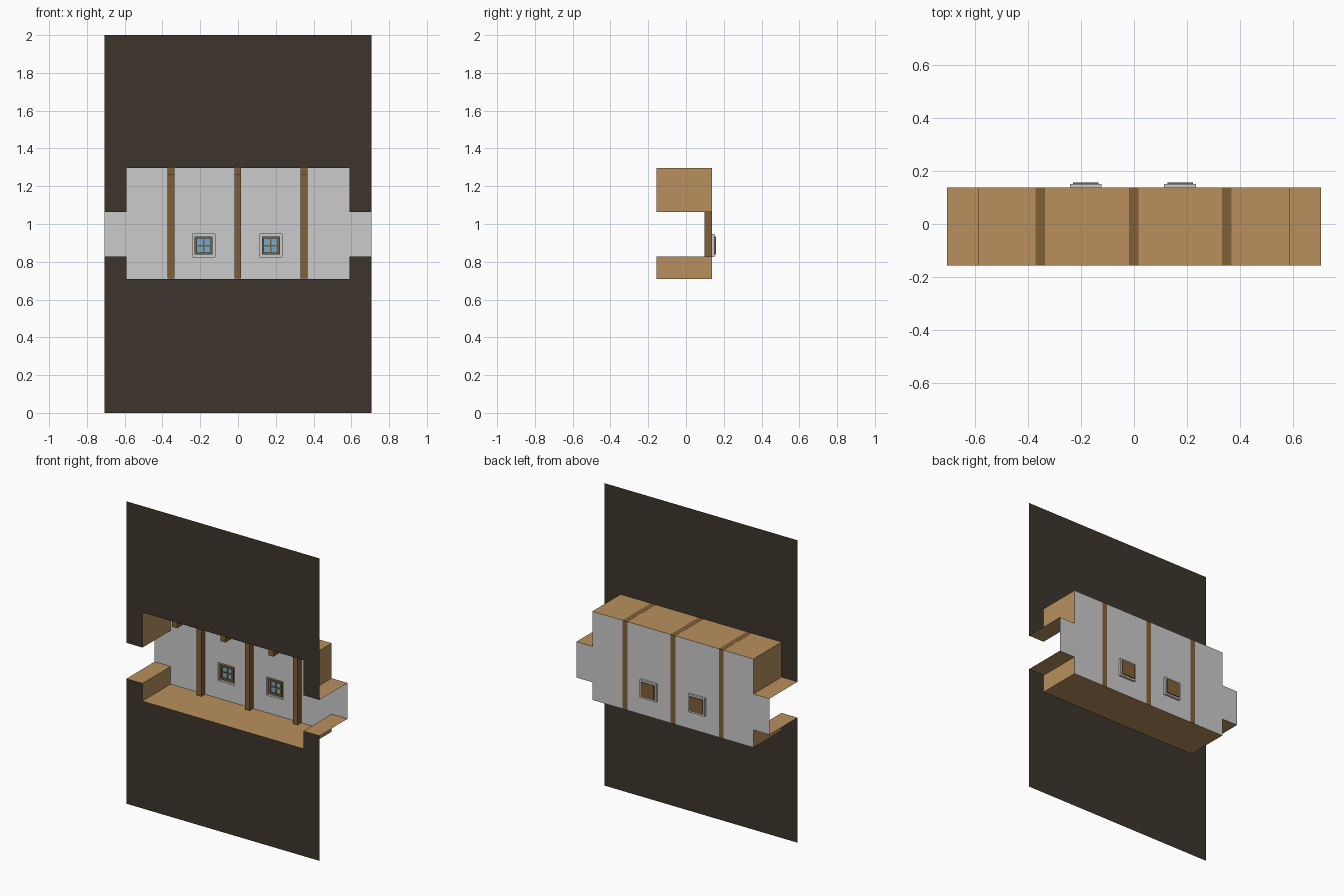
import bpy, bmesh

if "Cube" in bpy.data.objects:
    bpy.data.objects.remove(bpy.data.objects["Cube"])

YF, YB = -0.157, 0.137            # front plate and back wall planes
W, R = 0.706, 0.589               # half width of plate, half width of room
Z0, Z1, Z2, Z3 = 0.71, 0.827, 1.064, 1.296   # floor, ledges, ceiling
WIN_Z, HOLE, SASH = 0.886, 0.06, 0.048
WINDOWS = {"left": -0.182, "right": 0.174}
POSTS = {"left": -0.354, "middle": -0.001, "right": 0.35}


def material(name, r, g, b):
    m = bpy.data.materials.new(name)
    m.diffuse_color = (r, g, b, 1)
    m.use_nodes = True
    m.node_tree.nodes["Principled BSDF"].inputs["Base Color"].default_value = m.diffuse_color
    return m


TAN = material("light_wood", 0.48, 0.28, 0.11)
BROWN = material("dark_wood", 0.22, 0.115, 0.036)
DARK = material("dark_facing", 0.047, 0.036, 0.025)
BLUE = material("glass_blue", 0.17, 0.41, 0.61)


def finish(name, bm, mat=None):
    me = bpy.data.meshes.new(name)
    bm.to_mesh(me)
    bm.free()
    ob = bpy.data.objects.new(name, me)
    bpy.context.collection.objects.link(ob)
    if mat:
        me.materials.append(mat)
    return ob


def sheet(name, y, xs, zs, keep, mat=None, flip=False):
    """Flat upright sheet made of the grid cells whose centre passes keep()."""
    bm = bmesh.new()
    for xa, xb in zip(xs, xs[1:]):
        for za, zb in zip(zs, zs[1:]):
            if keep((xa + xb) / 2, (za + zb) / 2):
                c = [(xa, y, za), (xb, y, za), (xb, y, zb), (xa, y, zb)]
                bm.faces.new([bm.verts.new(p) for p in (c[::-1] if flip else c)])
    bmesh.ops.remove_doubles(bm, verts=bm.verts, dist=1e-5)
    bmesh.ops.dissolve_limit(bm, angle_limit=0.01, verts=bm.verts, edges=bm.edges)
    return finish(name, bm, mat)


def boxes(name, parts, mat):
    """Boxes given as (x0, x1, y0, y1, z0, z1), joined in one object."""
    bm = bmesh.new()
    for x0, x1, y0, y1, z0, z1 in parts:
        for v in bmesh.ops.create_cube(bm, size=1)["verts"]:
            v.co = (x1 if v.co.x > 0 else x0, y1 if v.co.y > 0 else y0,
                    z1 if v.co.z > 0 else z0)
    return finish(name, bm, mat)


def ribbon(name, profile, mat):
    """Open x-z profile swept from the front plate to the back wall."""
    bm = bmesh.new()
    a = [bm.verts.new((x, YF, z)) for x, z in profile]
    b = [bm.verts.new((x, YB, z)) for x, z in profile]
    for i in range(len(profile) - 1):
        bm.faces.new((a[i], a[i + 1], b[i + 1], b[i]))
    return finish(name, bm, mat)


def in_room(x, z):
    return (abs(x) < R and Z0 < z < Z3) or Z1 < z < Z2


def in_hole(x, z):
    return any(abs(x - c) < HOLE and abs(z - WIN_Z) < HOLE for c in WINDOWS.values())


# Front facing with the room opening cut out
sheet("front_facing", YF, [-W, -R, R, W], [0, Z0, Z1, Z2, Z3, 2],
      lambda x, z: not in_room(x, z), DARK)

# Back wall with window openings
hx = [c + s * HOLE for c in WINDOWS.values() for s in (-1, 1)]
sheet("back_wall", YB, sorted([-W, -R, R, W] + hx),
      sorted([Z0, Z1, Z2, Z3, WIN_Z - HOLE, WIN_Z + HOLE]),
      lambda x, z: in_room(x, z) and not in_hole(x, z))

# Wooden floor and ceiling with stepped side passages
ribbon("floor", [(-W, Z1), (-R, Z1), (-R, Z0), (R, Z0), (R, Z1), (W, Z1)], TAN)
ribbon("ceiling", [(W, Z2), (R, Z2), (R, Z3), (-R, Z3), (-R, Z2), (-W, Z2)], TAN)

# Posts against the wall and beams under the ceiling
for side, x in POSTS.items():
    h = 0.018
    boxes(side + "_post", [(x - h, x + h, 0.098, YB + 0.0006, Z0 + 0.0006, Z3)], BROWN)
    boxes(side + "_beam", [(x - h, x + h, YF + 0.0006, YB, 1.259, Z3 + 0.0006)], BROWN)

# Windows: grey recess, wooden sash with cross bars, glass
for side, c in WINDOWS.items():
    bm = bmesh.new()
    rings = []
    for half, y in ((HOLE, YB), (HOLE, 0.151), (SASH, 0.151)):
        rings.append([bm.verts.new((c + sx * half, y, WIN_Z + sz * half))
                      for sx, sz in ((-1, -1), (1, -1), (1, 1), (-1, 1))])
    for p, q in zip(rings, rings[1:]):
        for i in range(4):
            j = (i + 1) % 4
            bm.faces.new((p[i], p[j], q[j], q[i]))
    finish(side + "_window_recess", bm)

    s, t, b, y0, y1 = SASH, 0.036, 0.004, 0.140, 0.1575
    x, z = c, WIN_Z
    boxes(side + "_window_sash", [
        (x - s, x - t, y0, y1, z - s, z + s), (x + t, x + s, y0, y1, z - s, z + s),
        (x - t, x + t, y0, y1, z + t, z + s), (x - t, x + t, y0, y1, z - s, z - t),
        (x - b, x + b, 0.144, 0.153, z - t, z + t),
        (x - t, x + t, 0.144, 0.153, z - b, z + b),
        (x - t, x + t, 0.153, y1, z - t, z + t)], BROWN)
    sheet(side + "_window_glass", 0.150, [x - t, x + t], [z - t, z + t],
          lambda *_: True, BLUE)
